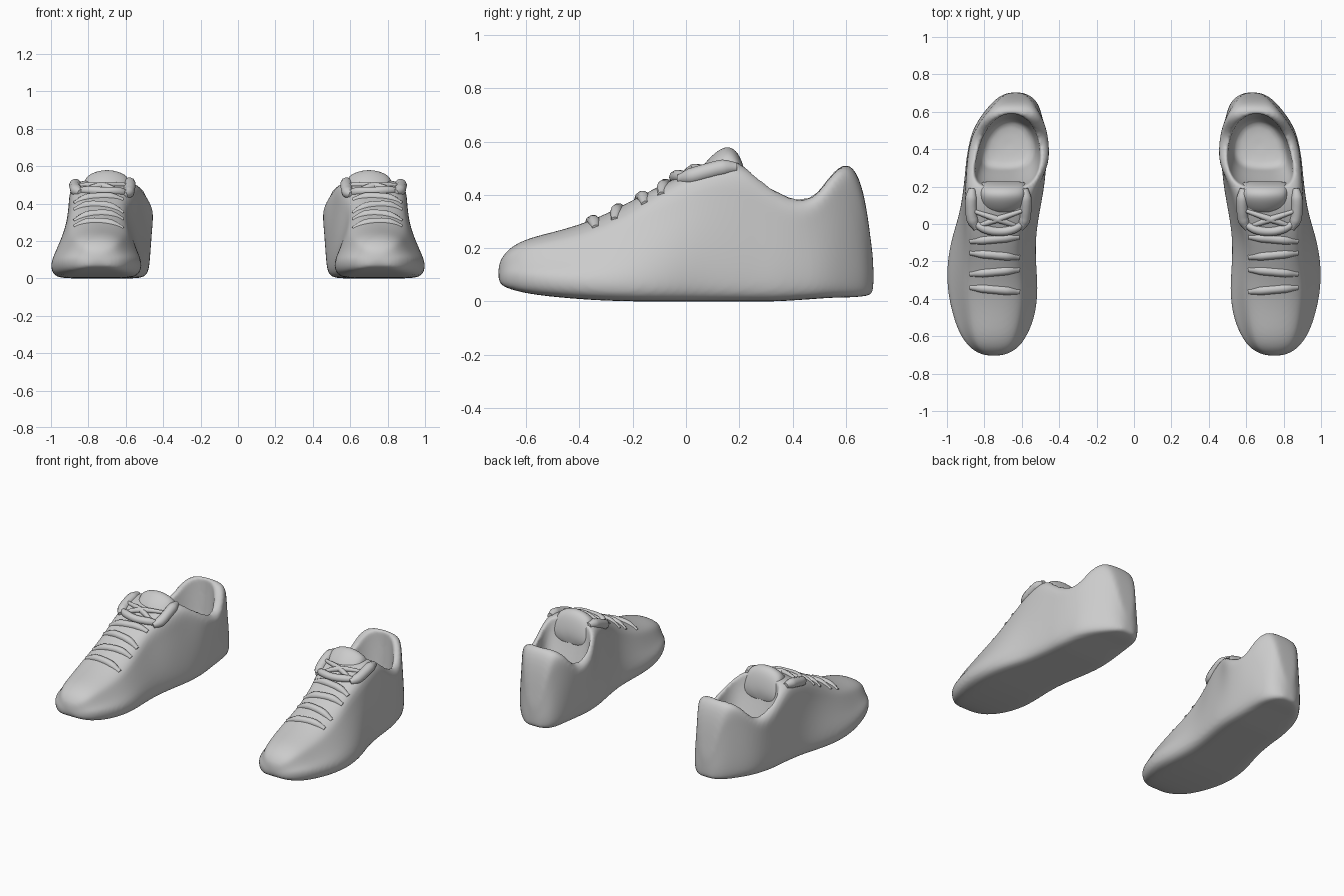
import bpy, bmesh, math
from mathutils import Vector
from mathutils.bvhtree import BVHTree

if "Cube" in bpy.data.objects:
    bpy.data.objects.remove(bpy.data.objects["Cube"])

grey = bpy.data.materials.new("plain_grey")
grey.use_nodes = True
grey.diffuse_color = (0.6, 0.6, 0.6, 1)
grey.node_tree.nodes["Principled BSDF"].inputs["Base Color"].default_value = (0.6, 0.6, 0.6, 1)


def lerp(a, b, t):
    return a + (b - a) * t


def loft(name, rings):
    """Skin a list of equal closed rings and cap both ends."""
    bm = bmesh.new()
    loops = [[bm.verts.new(p) for p in ring] for ring in rings]
    n = len(loops[0])
    for a, b in zip(loops, loops[1:]):
        for i in range(n):
            j = (i + 1) % n
            bm.faces.new((a[i], a[j], b[j], b[i]))
    bm.faces.new(loops[0])
    bm.faces.new(loops[-1])
    bmesh.ops.recalc_face_normals(bm, faces=bm.faces)
    mesh = bpy.data.meshes.new(name)
    bm.to_mesh(mesh)
    bm.free()
    obj = bpy.data.objects.new(name, mesh)
    bpy.context.collection.objects.link(obj)
    mesh.materials.append(grey)
    return obj


def modify(obj, kind, **settings):
    mod = obj.modifiers.new(kind.lower(), kind)
    for key, value in settings.items():
        setattr(mod, key, value)


def bake(obj):
    """Replace the mesh with its modified result and smooth it."""
    bpy.context.view_layer.update()
    graph = bpy.context.evaluated_depsgraph_get()
    mesh = bpy.data.meshes.new_from_object(obj.evaluated_get(graph))
    obj.modifiers.clear()
    obj.data = mesh
    mesh.materials.clear()
    mesh.materials.append(grey)
    bpy.ops.object.select_all(action="DESELECT")
    obj.select_set(True)
    bpy.context.view_layer.objects.active = obj
    bpy.ops.object.shade_smooth_by_angle(angle=math.radians(60))


# Shoe body stations: y, bottom, top, inner and outer side, inner and outer top
stations = [
    (-.705, .075, .135, .715, .785, .73, .77),
    (-.692, .06, .165, .665, .835, .69, .805),
    (-.66, .045, .205, .61, .885, .655, .84),
    (-.59, .028, .24, .56, .94, .63, .865),
    (-.48, .015, .265, .517, .98, .61, .88),
    (-.35, .005, .305, .505, 1.007, .595, .895),
    (-.22, 0, .37, .515, 1.01, .605, .89),
    (-.08, 0, .445, .52, .985, .605, .885),
    (.06, 0, .51, .5, .935, .555, .9),
    (.19, 0, .545, .475, .915, .525, .9),
    (.27, 0, .485, .47, .905, .48, .895),
    (.34, 0, .43, .47, .9, .45, .89),
    (.42, .005, .39, .475, .885, .45, .88),
    (.49, .01, .405, .48, .87, .46, .855),
    (.56, .015, .515, .485, .835, .485, .81),
    (.63, .015, .52, .502, .78, .53, .755),
    (.672, .02, .4, .53, .738, .555, .715),
    (.695, .025, .22, .57, .695, .585, .685),
    (.704, .035, .15, .605, .66, .61, .655),
]


def section(y, low, high, inner, outer, top_in, top_out):
    mid, height = (inner + outer) / 2, high - low
    top_mid = (top_in + top_out) / 2
    crown = .96 if y > -.2 else .88

    def side(wide, top):
        belly = min(.08, .4 * height)
        return [
            (lerp(mid, wide, .5), y, low),
            (lerp(mid, wide, .93), y, low),
            (wide, y, low + belly),
            (lerp(wide, top, .4), y, low + .48 * height),
            (lerp(wide, top, .8), y, low + .75 * height),
            (top, y, low + crown * height),
            (lerp(top, top_mid, .55), y, high),
        ]
    return side(outer, top_out) + side(inner, top_in)[::-1]


body = loft("shoe_body", [section(*s) for s in stations])
modify(body, "SUBSURF", levels=3)

# Foot opening, cut as tapering rings whose front slopes down to the heel
outline = [(.54, .2), (.49, .32), (.5, .44), (.55, .55), (.65, .6),
           (.75, .56), (.82, .46), (.85, .34), (.86, .2), (.7, .185)]
rings = []
for z, width, length, shift in ((.14, .75, .62, .04), (.2, .84, .7, .04), (.36, .96, .9, .015),
                                (.5, 1.04, 1.04, 0), (.8, 1.07, 1.07, 0)):
    rings.append([(lerp(.67, x, width), lerp(.38, y, length) + shift, z) for x, y in outline])
cutter = loft("opening_cutter", rings)
cutter.hide_render = True
modify(cutter, "SUBSURF", levels=2)
modify(body, "BOOLEAN", operation="DIFFERENCE", object=cutter, solver="EXACT")

# Soft padded rim
modify(body, "REMESH", mode="VOXEL", voxel_size=.011)
modify(body, "SMOOTH", factor=.5, iterations=6)
bake(body)
bpy.data.objects.remove(cutter)

bm = bmesh.new()
bm.from_mesh(body.data)
surface = BVHTree.FromBMesh(bm)
bm.free()


def on_body(x, y, lift):
    hit = surface.ray_cast(Vector((x, y, 2)), Vector((0, 0, -1)))[0]
    return (x, y, (hit.z if hit else .4) + lift)


def cord(name, points, radius):
    curve = bpy.data.curves.new(name, "CURVE")
    curve.dimensions = "3D"
    curve.bevel_depth = radius
    curve.bevel_resolution = 3
    curve.use_fill_caps = True
    curve.resolution_u = 6
    spline = curve.splines.new("BEZIER")
    spline.bezier_points.add(len(points) - 1)
    for i, (knot, p) in enumerate(zip(spline.bezier_points, points)):
        knot.co = p
        knot.radius = .6 if i in (0, len(points) - 1) else 1
        knot.handle_left_type = knot.handle_right_type = "AUTO"
    obj = bpy.data.objects.new(name, curve)
    bpy.context.collection.objects.link(obj)
    bpy.context.view_layer.update()
    mesh = bpy.data.meshes.new_from_object(
        obj.evaluated_get(bpy.context.evaluated_depsgraph_get()))
    bpy.data.objects.remove(obj)
    result = bpy.data.objects.new(name, mesh)
    bpy.context.collection.objects.link(result)
    return result


parts = [body]

# Lace rows across the throat, half sunk into it
for i, y in enumerate((-.35, -.255, -.165, -.08)):
    tilt = .012 * (-1) ** i
    pts = [on_body(lerp(.615, .875, t), y + tilt * (2 * t - 1), -.007)
           for t in (0, .25, .5, .75, 1)]
    parts.append(cord("lace_row_%d" % (i + 1), pts, .024))

# Tied lace: front knot strand, crossing strands and side loops
pts = [on_body(x, y, .004) for x, y in ((.575, .02), (.64, -.025), (.72, -.04), (.8, -.025), (.875, .02))]
parts.append(cord("knot_strand", pts, .024))
for name, a, b in (("crossing_strand_a", .6, .86), ("crossing_strand_b", .86, .6)):
    pts = [on_body(lerp(a, b, t), lerp(.07, -.02, t), .006) for t in (0, .5, 1)]
    parts.append(cord(name, pts, .018))
for name, x, out in (("inner_loop", .58, -1), ("outer_loop", .87, 1)):
    pts = [on_body(x - out * inset, y, -.002)
           for inset, y in ((.03, -.025), (.008, .02), (0, .08), (0, .14), (.005, .19))]
    parts.append(cord(name, pts, .032))

# Tongue: arched pad rising over the throat and turning down into the opening
rings = []
for y, z, half in ((.05, .5, .09), (.1, .555, .11), (.15, .59, .12), (.19, .572, .125),
                   (.215, .52, .13), (.235, .43, .13)):
    arch = [(t, z - .04 * t * t) for t in (-1, -.5, 0, .5, 1)]
    rings.append([(.7 + half * t, y, h) for t, h in arch] +
                 [(.7 + half * t, y - .02, h - .06) for t, h in arch[::-1]])
tongue = loft("tongue", rings)
modify(tongue, "SUBSURF", levels=2)
parts.append(tongue)

# Both shoes of the pair
for part in parts:
    modify(part, "MIRROR", use_axis=(True, False, False), use_mirror_merge=False)
    bake(part)
